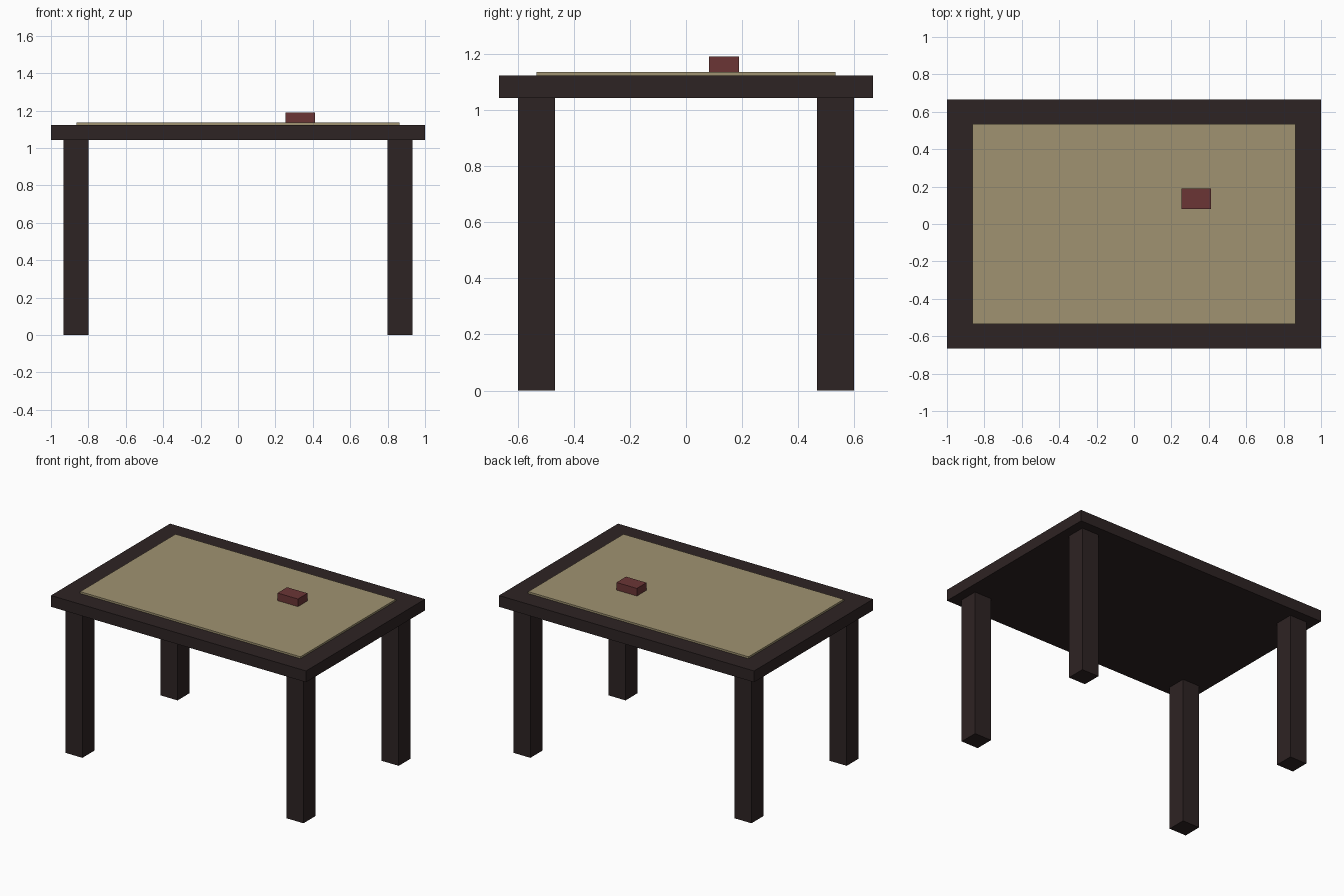
import bpy
import bmesh
from mathutils import Matrix, Vector

cube = bpy.data.objects.get("Cube")
if cube:
    bpy.data.objects.remove(cube, do_unlink=True)


def make_material(name, color):
    mat = bpy.data.materials.new(name)
    mat.use_nodes = True
    mat.diffuse_color = (*color, 1)
    mat.node_tree.nodes["Principled BSDF"].inputs["Base Color"].default_value = (*color, 1)
    return mat


def make_box(name, center, size, base, mat):
    """Box of the given size, standing on height base."""
    bm = bmesh.new()
    bmesh.ops.create_cube(bm, size=1, matrix=Matrix.Diagonal((*size, 1)))
    mesh = bpy.data.meshes.new(name)
    bm.to_mesh(mesh)
    bm.free()
    mesh.materials.append(mat)
    obj = bpy.data.objects.new(name, mesh)
    obj.location = Vector((*center, base + size[2] / 2))
    bpy.context.collection.objects.link(obj)
    return obj


dark_wood = make_material("dark wood", (0.027, 0.017, 0.017))
tan_mat = make_material("tan mat", (0.35, 0.29, 0.165))
dull_red = make_material("dull red", (0.146, 0.036, 0.036))

leg_height = 1.043
top_thickness = 0.08
mat_thickness = 0.013
top_surface = leg_height + top_thickness

# Four square legs
for side, x in (("right", -0.867), ("left", 0.867)):
    for end, y in (("front", -0.533), ("back", 0.533)):
        make_box(f"{end}_{side}_leg", (x, y), (0.133, 0.133, leg_height), 0, dark_wood)

# Table top and the mat lying on it
make_box("table_top", (0, 0), (2, 1.333, top_thickness), leg_height, dark_wood)
make_box("table_mat", (0, 0), (1.727, 1.067, mat_thickness), top_surface, tan_mat)

# Small block resting on the mat
make_box("small_block", (0.333, 0.135), (0.16, 0.107, 0.054),
         top_surface + mat_thickness, dull_red)
